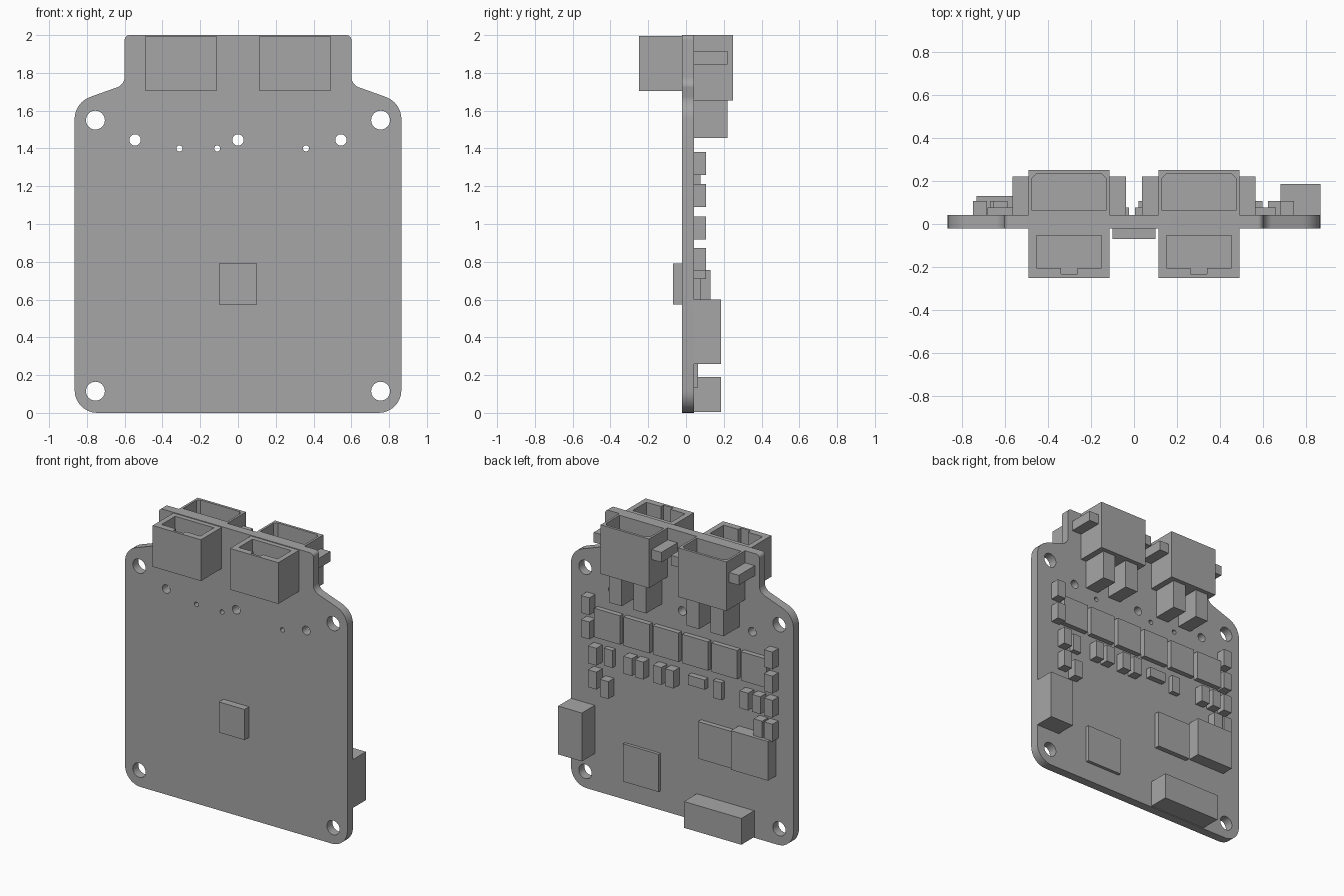
import bpy
import math
from mathutils import Vector

if "Cube" in bpy.data.objects:
    bpy.data.objects.remove(bpy.data.objects["Cube"], do_unlink=True)

grey = bpy.data.materials.new("plain_grey")
grey.use_nodes = True
COLOUR = (0.38, 0.38, 0.38, 1)
grey.diffuse_color = COLOUR
grey.node_tree.nodes["Principled BSDF"].inputs["Base Color"].default_value = COLOUR

FRONT, BACK = -0.02, 0.042   # the two faces of the board


def box(name, x0, x1, y0, y1, z0, z1):
    bpy.ops.mesh.primitive_cube_add(size=1, location=((x0 + x1) / 2, (y0 + y1) / 2, (z0 + z1) / 2))
    ob = bpy.context.object
    ob.name = name
    ob.scale = (x1 - x0, y1 - y0, z1 - z0)
    bpy.ops.object.transform_apply(location=False, rotation=False, scale=True)
    ob.data.materials.append(grey)
    return ob


def mounted(name, x, z, w, h, height):
    """Part sitting on the back of the board, given by its centre."""
    return box(name, x - w / 2, x + w / 2, BACK, BACK + height, z - h / 2, z + h / 2)


def circle(x, y, r, n=32):
    return [(x + r * math.cos(2 * math.pi * i / n), y + r * math.sin(2 * math.pi * i / n)) for i in range(n)]


def rect(x0, x1, y0, y1):
    return [(x0, y0), (x1, y0), (x1, y1), (x0, y1)]


def rounded(corners, steps=8):
    """Round each corner (x, y, radius) with a tangent arc."""
    out = []
    for i, (x, y, r) in enumerate(corners):
        p = Vector((x, y))
        a = (Vector(corners[i - 1][:2]) - p).normalized()
        b = (Vector(corners[(i + 1) % len(corners)][:2]) - p).normalized()
        half = a.angle(b) / 2
        centre = p + (a + b).normalized() * r / math.sin(half)
        start = p + a * r / math.tan(half) - centre
        end = p + b * r / math.tan(half) - centre
        sweep = start.angle_signed(end)
        for k in range(steps + 1):
            t = -sweep * k / steps
            c, s = math.cos(t), math.sin(t)
            out.append((centre.x + start.x * c - start.y * s, centre.y + start.x * s + start.y * c))
    return out


def plate(name, outlines, thickness, location, upright=False):
    """Extruded outline; the outlines after the first are holes."""
    curve = bpy.data.curves.new(name, "CURVE")
    curve.dimensions = "2D"
    curve.fill_mode = "BOTH"
    curve.extrude = thickness / 2
    for pts in outlines:
        sp = curve.splines.new("POLY")
        sp.points.add(len(pts) - 1)
        for q, (x, y) in zip(sp.points, pts):
            q.co = (x, y, 0, 1)
        sp.use_cyclic_u = True
    ob = bpy.data.objects.new(name, curve)
    bpy.context.collection.objects.link(ob)
    ob.location = location
    if upright:
        ob.rotation_euler.x = math.pi / 2
    bpy.ops.object.select_all(action="DESELECT")
    ob.select_set(True)
    bpy.context.view_layer.objects.active = ob
    bpy.ops.object.convert(target="MESH")
    ob = bpy.context.object
    ob.name = name
    ob.data.materials.clear()
    ob.data.materials.append(grey)
    bpy.ops.object.shade_smooth_by_angle(angle=math.radians(30))
    return ob


# Circuit board with shoulders and drilled holes
side = [(0.865, 0, 0.12), (0.865, 1.643, 0.124), (0.6, 1.738, 0.06), (0.6, 2, 0.025)]
outline = rounded(side + [(-x, z, r) for x, z, r in reversed(side)])
holes = [circle(sx * 0.755, z, 0.05) for sx in (-1, 1) for z in (0.115, 1.55)]
holes += [circle(x, 1.445, 0.03) for x in (-0.545, 0, 0.545)]
holes += [circle(x, 1.4, 0.016, 16) for x in (-0.31, -0.11, 0.36)]
plate("circuit_board", [outline] + holes, BACK - FRONT, (0, (FRONT + BACK) / 2, 0), True)

# Open sockets on both faces
DEPTH = 0.25
for label, cx in (("left", 0.301), ("right", -0.301)):
    x0, x1 = cx - 0.188, cx + 0.188

    # Front socket with a key notch
    top = 1.995
    box("front_socket_base_" + label, x0, x1, -0.25, FRONT, 1.705, top - DEPTH)
    i0, i1 = cx - 0.151, cx + 0.151
    cavity = [(i0, -0.205), (cx - 0.038, -0.205), (cx - 0.038, -0.233), (cx + 0.038, -0.233),
              (cx + 0.038, -0.205), (i1, -0.205), (i1, -0.053), (i0, -0.053)]
    plate("front_socket_wall_" + label, [rect(x0, x1, -0.25, FRONT), cavity],
          DEPTH, (0, 0, top - DEPTH / 2))

    # Back socket with bevelled outer corners inside
    box("back_socket_base_" + label, x0, x1, BACK, 0.25, 1.655, 2 - DEPTH)
    i0, i1, c = cx - 0.172, cx + 0.172, 0.02
    cavity = [(i0, 0.063), (i1, 0.063), (i1, 0.232 - c), (i1 - c, 0.232), (i0 + c, 0.232), (i0, 0.232 - c)]
    plate("back_socket_wall_" + label, [rect(x0, x1, BACK, 0.25), cavity],
          DEPTH, (0, 0, 2 - DEPTH / 2))

    # Side tabs and lower legs
    for s in (-1, 1):
        mounted("socket_tab_" + label, cx + s * 0.226, 1.88, 0.076, 0.07, 0.178)
        mounted("socket_leg_" + label, cx + s * 0.095, 1.556, 0.1, 0.204, 0.178)

# Front sensor
box("front_sensor", -0.1, 0.1, -0.07, FRONT, 0.575, 0.79)

# Row of driver chips
for i in range(6):
    mounted("driver_chip", 0.56 - 0.228 * i, 1.2, 0.2, 0.203, 0.035)

# Larger chips and edge connectors
mounted("flat_chip", 0.307, 0.268, 0.278, 0.265, 0.022)
mounted("middle_chip", -0.278, 0.59, 0.264, 0.26, 0.035)
mounted("power_block", -0.585, 0.618, 0.29, 0.275, 0.088)
mounted("side_connector", 0.773, 0.43, 0.185, 0.34, 0.143)
mounted("bottom_connector", -0.337, 0.098, 0.447, 0.185, 0.143)

# Small capacitors, in rows by height
rows = {
    1.32: (0.71, -0.715),
    1.15: (0.71, -0.715),
    0.98: (0.655, 0.38, 0.29, 0.15, 0.055, -0.525, -0.62, -0.715),
    0.812: (0.655, -0.635, -0.715),
    0.77: (0.563,),
}
for z, xs in rows.items():
    for x in xs:
        mounted("capacitor", x, z, 0.066, 0.122, 0.065)

# Small resistors
for x in (0.552, -0.297):
    mounted("resistor", x, 0.98, 0.066, 0.122, 0.035)
mounted("resistor_flat", -0.137, 0.995, 0.13, 0.068, 0.04)
